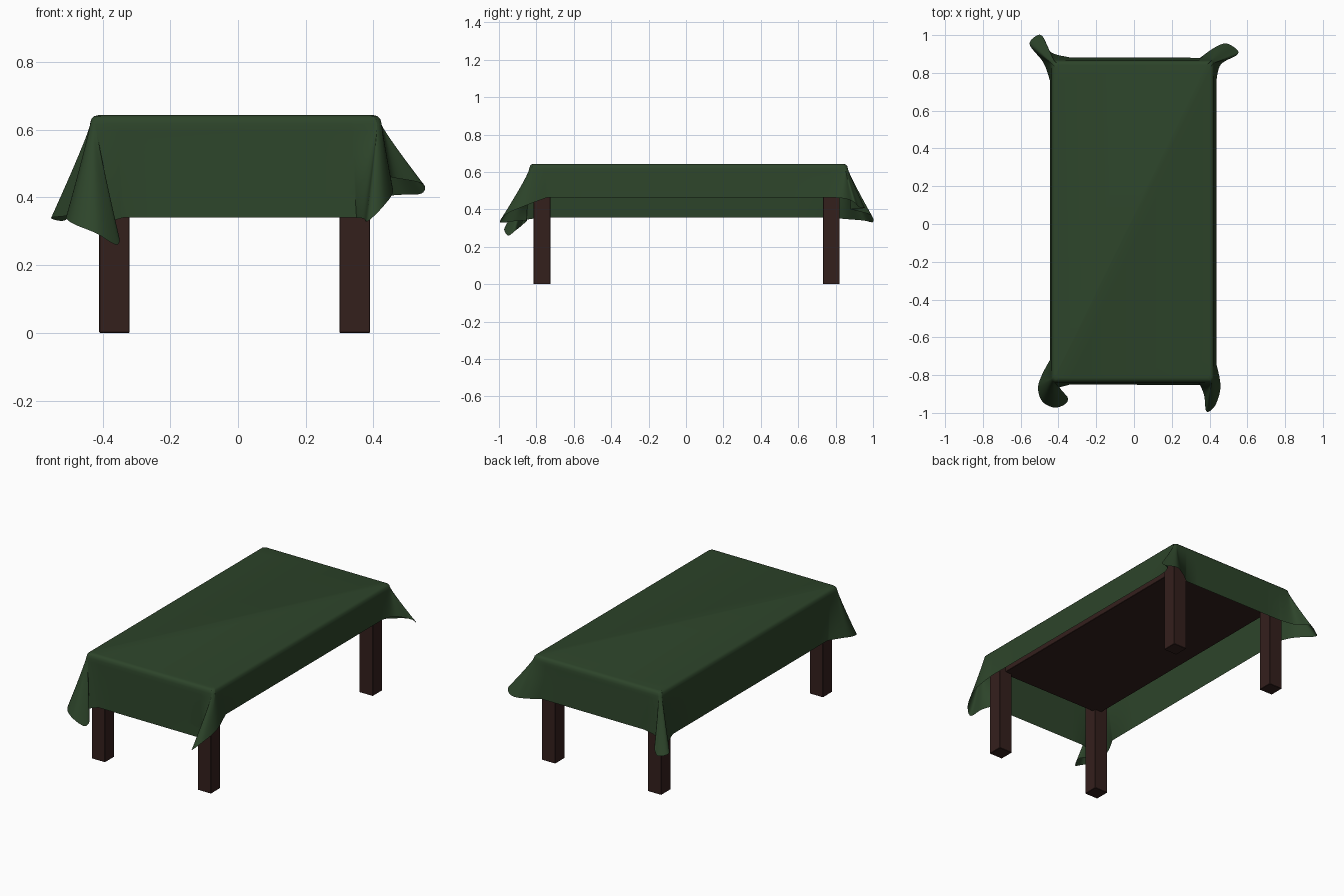
import bpy, math
from mathutils import Vector

if "Cube" in bpy.data.objects:
    bpy.data.objects.remove(bpy.data.objects["Cube"])


def material(name, rgb):
    m = bpy.data.materials.new(name)
    m.diffuse_color = (*rgb, 1)
    m.use_nodes = True
    m.node_tree.nodes["Principled BSDF"].inputs["Base Color"].default_value = m.diffuse_color
    return m


GREEN = material("green_cloth", (0.026, 0.058, 0.023))
WOOD = material("dark_wood", (0.034, 0.014, 0.012))


def box(name, x0, x1, y0, y1, z0, z1):
    bpy.ops.mesh.primitive_cube_add(size=1, location=((x0 + x1) / 2, (y0 + y1) / 2, (z0 + z1) / 2))
    ob = bpy.context.object
    ob.name = name
    ob.scale = (x1 - x0, y1 - y0, z1 - z0)
    bpy.ops.object.transform_apply(location=False, rotation=False, scale=True)
    b = ob.modifiers.new("Bevel", 'BEVEL')
    b.width = 0.002
    b.segments = 1
    ob.data.materials.append(WOOD)


# Wooden table: top board, recessed under-frame and four square legs
box("table_top", -0.422, 0.408, -0.828, 0.845, 0.59, 0.632)
box("under_frame", -0.367, 0.347, -0.75, 0.757, 0.515, 0.60)
for xn, x in (("left", -0.365), ("right", 0.345)):
    for yn, y in (("front", -0.77), ("back", 0.777)):
        box(f"{yn}_{xn}_leg", x - 0.045, x + 0.045, y - 0.045, y + 0.045, 0, 0.60)

# Cloth edge rectangle, hem heights per side
X0, X1, Y0, Y1 = -0.437, 0.424, -0.838, 0.866
FRONT, RIGHT, BACK, LEFT = 0.34, 0.464, 0.40, 0.356
SUB = 7


class Corner:
    """One corner fold: plan outline of the hem, falling to its tip and rising again."""

    def __init__(self, pos, u, v, z_in, z_tip, z_out, tip, plan):
        self.pos, self.u, self.v = (Vector((*q, 0)) for q in (pos, u, v))
        self.n = len(plan)
        self.hem = []
        for i, (x, y) in enumerate(plan):
            if i <= tip:
                z = z_in + (z_tip - z_in) * (i / tip) ** 2
            else:
                z = z_tip + (z_out - z_tip) * (i - tip) / (self.n - 1 - tip)
            self.hem.append(Vector((x, y, z)))

    def rim(self, inset, z, r=0.022):
        # rounded corner of the board edge
        u, v = self.u, self.v
        c = self.pos - u * inset + v * inset
        mid = c - u * r + v * r
        pts = [c - u * .09]
        for k in range(self.n - 2):
            a = math.pi / 2 * k / (self.n - 3)
            pts.append(mid - v * r * math.cos(a) + u * r * math.sin(a))
        pts.append(c + v * .09)
        for p in pts:
            p.z = z
        return pts


# Four folds, counter-clockwise from above
front_right = Corner((X1, Y0), (1, 0), (0, 1), FRONT, 0.33, RIGHT, 2, [
    (.35, -.852), (.372, -.91), (.384, -.993), (.43, -.96), (.458, -.86), (.436, -.74)])
back_right = Corner((X1, Y1), (0, 1), (-1, 0), RIGHT, 0.412, BACK, 3, [
    (.436, .76), (.46, .845), (.545, .895), (.543, .925),
    (.485, .956), (.42, .93), (.35, .88)])
back_left = Corner((X0, Y1), (-1, 0), (0, -1), BACK, 0.332, LEFT, 3, [
    (-.34, .882), (-.44, .91), (-.48, .988), (-.512, .999),
    (-.552, .95), (-.48, .855), (-.445, .76)])
front_left = Corner((X0, Y0), (0, -1), (1, 0), LEFT, 0.26, FRONT, 5, [
    (-.445, -.72), (-.488, -.80), (-.508, -.87), (-.485, -.94), (-.42, -.972),
    (-.36, -.95), (-.355, -.912), (-.42, -.878), (-.34, -.85)])
CORNERS = [front_right, back_right, back_left, front_left]


def smooth_path(pts):
    # Catmull-Rom through the points with clamped ends
    p = [pts[0]] + pts + [pts[-1]]
    out = []
    for i in range(1, len(p) - 2):
        a, b, c, d = p[i - 1:i + 3]
        for k in range(SUB):
            t = k / SUB
            out.append(0.5 * (2 * b + (c - a) * t + (2 * a - 5 * b + 4 * c - d) * t * t
                              + (3 * b - a - 3 * c + d) * t ** 3))
    out.append(pts[-1].copy())
    return out


def ring(make):
    # joins the four corner paths with straight spans
    paths = [smooth_path(make(c)) for c in CORNERS]
    out = []
    for i, path in enumerate(paths):
        nxt = paths[(i + 1) % 4][0]
        out += path + [path[-1].lerp(nxt, k / 8) for k in range(1, 8)]
    return out


# Tablecloth: rounded top edge lofted down to the hem
rings = [ring(lambda c: c.rim(i, z))
         for i, z in ((.024, .643), (.012, .640), (.004, .632), (0, .617))]
hem = ring(lambda c: c.hem)
top = rings[-1]
ROWS = 12
for k in range(1, ROWS + 1):
    s = k / ROWS
    w = s ** 1.08
    row = []
    for a, b in zip(top, hem):
        p = a.lerp(b, w)
        p.z = a.z + (b.z - a.z) * s
        row.append(p)
    rings.append(row)

n = len(hem)
verts = [p for r in rings for p in r]
faces = [tuple(range(n))]
for j in range(len(rings) - 1):
    for i in range(n):
        k = (i + 1) % n
        faces.append((j * n + i, (j + 1) * n + i, (j + 1) * n + k, j * n + k))
me = bpy.data.meshes.new("tablecloth")
me.from_pydata(verts, [], faces)
me.update()
cloth = bpy.data.objects.new("tablecloth", me)
bpy.context.collection.objects.link(cloth)
me.materials.append(GREEN)
bpy.ops.object.select_all(action='DESELECT')
cloth.select_set(True)
bpy.context.view_layer.objects.active = cloth
bpy.ops.object.shade_smooth_by_angle(angle=math.radians(50))
